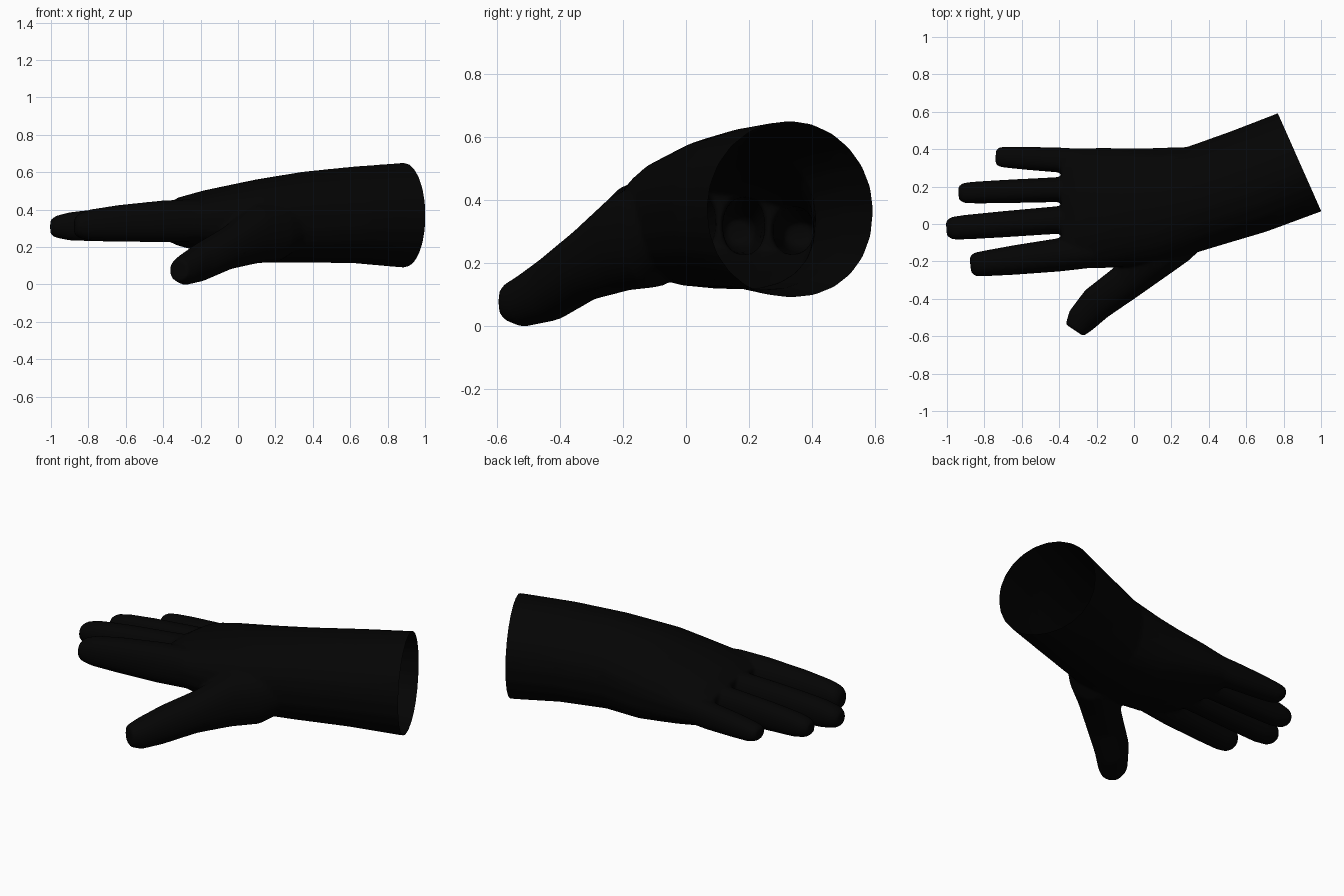
import bpy, bmesh
from math import cos, sin, pi, copysign
from mathutils import Vector

cube = bpy.data.objects.get("Cube")
if cube:
    bpy.data.objects.remove(cube)

SIDES = 24


def loft(bm, sections, top_power=2.2, bottom_power=2.2, tilt=0):
    """Closed tube through sections of (x, y, z, half width, half height).
    The underside turns boxier and the tilt grows along the tube."""
    centres = [Vector(s[:3]) for s in sections]
    last = len(sections) - 1
    rings = []
    for i, (c, s) in enumerate(zip(centres, sections)):
        along = centres[min(i + 1, last)] - centres[max(i - 1, 0)]
        side = Vector((along.y, -along.x, 0)).normalized()
        t = i / last
        ring = []
        for k in range(SIDES):
            a = 2 * pi * k / SIDES
            power = top_power
            if sin(a) < 0:
                power += t * (bottom_power - top_power)
            u = copysign(abs(cos(a)) ** (2 / power), cos(a))
            v = copysign(abs(sin(a)) ** (2 / power), sin(a))
            rise = Vector((0, 0, v * s[4] - tilt * t * u))
            ring.append(bm.verts.new(c + side * (u * s[3]) + rise))
        rings.append(ring)
    faces = [bm.faces.new(rings[0]), bm.faces.new(rings[-1][::-1])]
    for a, b in zip(rings, rings[1:]):
        for k in range(SIDES):
            n = (k + 1) % SIDES
            faces.append(bm.faces.new((a[k], b[k], b[n], a[n])))
    bmesh.ops.recalc_face_normals(bm, faces=faces)


def finger(bm, base_y, tip_x, tip_y, base_r, tip_r, thickness):
    """Tapering finger from inside the palm to a blunt tip.
    Thickness lowers the top and keeps the underside in place."""
    base_x = -0.4
    length = base_x - tip_x
    # fraction of length, half width, centre height, half height
    steps = [(-0.4, base_r, 0.35, 0.12),
             (0.0, base_r, 0.343, 0.118),
             (0.5, (base_r + tip_r) / 2, 0.332, 0.103),
             (0.82, tip_r, 0.322, 0.088),
             (0.95, tip_r * 0.92, 0.317, 0.068),
             (1.0, tip_r * 0.62, 0.312, 0.045)]
    loft(bm, [(base_x - f * length, base_y + f * (tip_y - base_y),
               z - (1 - thickness) * h, w, h * thickness)
              for f, w, z, h in steps])


bm = bmesh.new()

# Cuff, wrist and palm, rolling down towards the little finger
loft(bm, [(0.98, 0.365, 0.37, 0.288, 0.28),
          (0.885, 0.33, 0.37, 0.287, 0.28),
          (0.615, 0.228, 0.372, 0.285, 0.258),
          (0.35, 0.142, 0.36, 0.278, 0.243),
          (0.10, 0.095, 0.34, 0.312, 0.222),
          (-0.18, 0.085, 0.338, 0.322, 0.165),
          (-0.32, 0.085, 0.338, 0.32, 0.125),
          (-0.39, 0.085, 0.333, 0.31, 0.085)], 2.0, 3.2, 0.025)

# Index, middle, ring and little fingers
finger(bm, -0.165, -0.875, -0.22, 0.089, 0.069, 0.95)
finger(bm, 0.022, -1.003, -0.025, 0.074, 0.066, 0.87)
finger(bm, 0.184, -0.938, 0.165, 0.067, 0.059, 0.78)
finger(bm, 0.342, -0.74, 0.36, 0.067, 0.057, 0.64)

# Thumb, angled outward and down
loft(bm, [(0.32, 0.02, 0.33, 0.14, 0.12),
          (0.20, -0.10, 0.285, 0.133, 0.163),
          (0.09, -0.195, 0.268, 0.118, 0.157),
          (-0.05, -0.315, 0.197, 0.10, 0.117),
          (-0.20, -0.425, 0.12, 0.094, 0.104),
          (-0.283, -0.515, 0.08, 0.08, 0.083),
          (-0.318, -0.568, 0.075, 0.058, 0.058)])

mesh = bpy.data.meshes.new("glove")
bm.to_mesh(mesh)
bm.free()
glove = bpy.data.objects.new("glove", mesh)
bpy.context.collection.objects.link(glove)

# Fuse the parts into one skin with soft webs between the fingers
remesh = glove.modifiers.new("fuse", 'REMESH')
remesh.mode = 'VOXEL'
remesh.voxel_size = 0.008
smooth = glove.modifiers.new("soften", 'SMOOTH')
smooth.factor = 0.5
smooth.iterations = 16
decimate = glove.modifiers.new("reduce", 'DECIMATE')
decimate.ratio = 0.1
fused = bpy.data.meshes.new_from_object(
    glove.evaluated_get(bpy.context.evaluated_depsgraph_get()))
glove.modifiers.clear()
glove.data = fused

# Cut the cuff open with a straight slanted rim
bm = bmesh.new()
bm.from_mesh(fused)
bmesh.ops.bisect_plane(bm, geom=bm.verts[:] + bm.edges[:] + bm.faces[:],
                       plane_co=(0.885, 0.33, 0.37), plane_no=(0.914, 0.405, 0),
                       clear_outer=True)
for f in bm.faces:
    f.smooth = True
bm.to_mesh(fused)
bm.free()

# Black fabric
black = bpy.data.materials.new("black fabric")
black.use_nodes = True
colour = (0.0012, 0.0012, 0.0012, 1)
black.diffuse_color = colour
black.node_tree.nodes["Principled BSDF"].inputs["Base Color"].default_value = colour
fused.materials.clear()
fused.materials.append(black)
